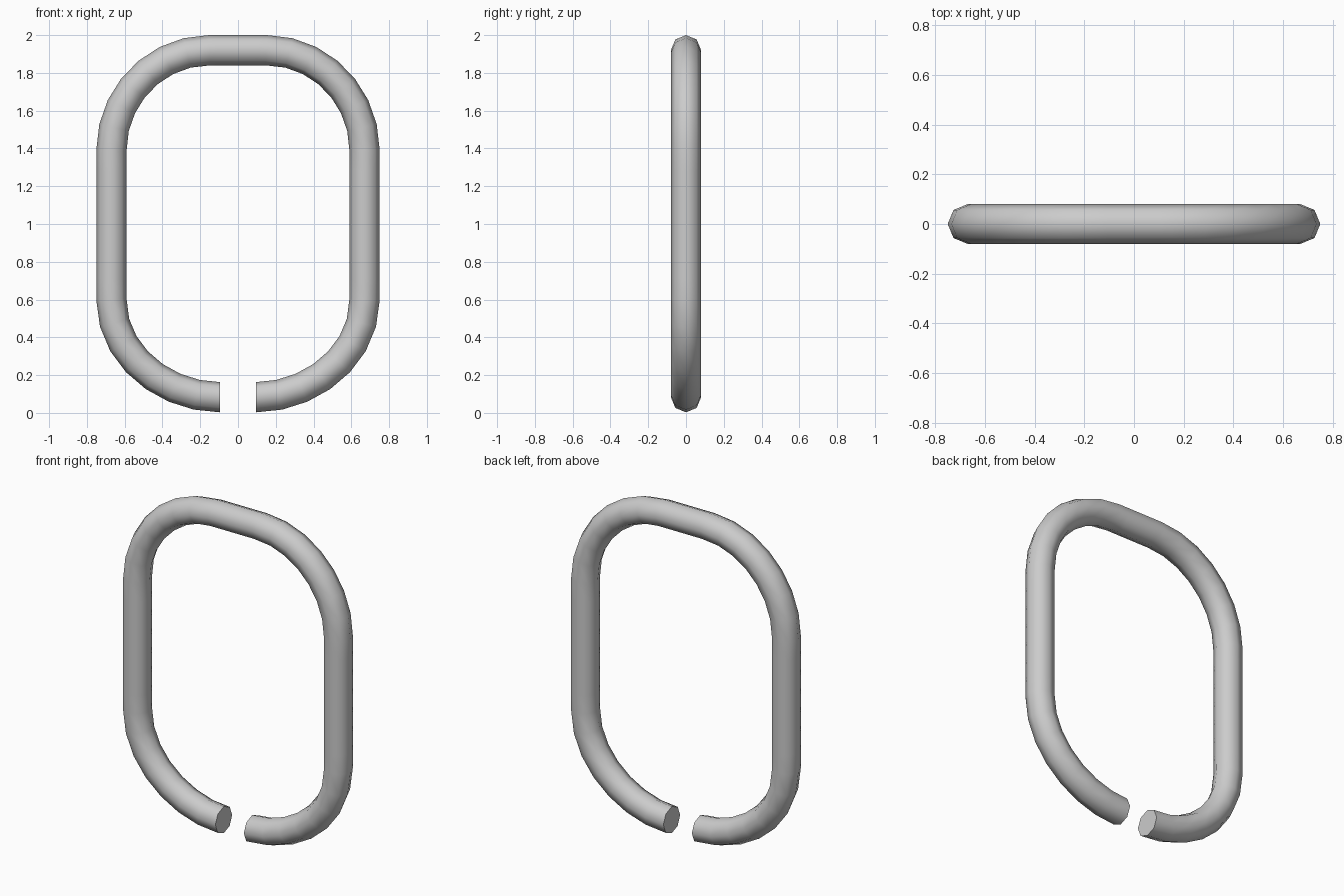
import bpy, math

if "Cube" in bpy.data.objects:
    bpy.data.objects.remove(bpy.data.objects["Cube"])

# Centre-line knots of the right half, bottom end to top: (x, z), incoming handle, outgoing handle
right = [
    ((0.095, 0.083), (0.0, 0.083), (0.385, 0.083)),
    ((0.67, 0.60), (0.67, 0.30), (0.67, 0.86)),
    ((0.67, 1.39), (0.67, 1.13), (0.67, 1.68)),
    ((0.15, 1.92), (0.437, 1.92), (0.05, 1.92)),
]
# Mirror to the left half, swapping handles
left = [tuple((-x, z) for x, z in (k, h2, h1)) for k, h1, h2 in reversed(right)]
knots = right + left

# Open ring: eight-sided tube swept along the path
curve = bpy.data.curves.new("open_ring", 'CURVE')
curve.dimensions = '3D'
curve.twist_mode = 'MINIMUM'
curve.resolution_u = 7
curve.bevel_depth = 0.08
curve.bevel_resolution = 2
curve.use_fill_caps = True
spline = curve.splines.new('BEZIER')
spline.bezier_points.add(len(knots) - 1)
for p, (k, h1, h2) in zip(spline.bezier_points, knots):
    p.handle_left_type = p.handle_right_type = 'FREE'
    p.co = (k[0], 0, k[1])
    p.handle_left = (h1[0], 0, h1[1])
    p.handle_right = (h2[0], 0, h2[1])

ring = bpy.data.objects.new("open_ring", curve)
bpy.context.collection.objects.link(ring)
bpy.context.view_layer.objects.active = ring
ring.select_set(True)
bpy.ops.object.convert(target='MESH')
bpy.ops.object.shade_smooth_by_angle(angle=math.radians(60))
